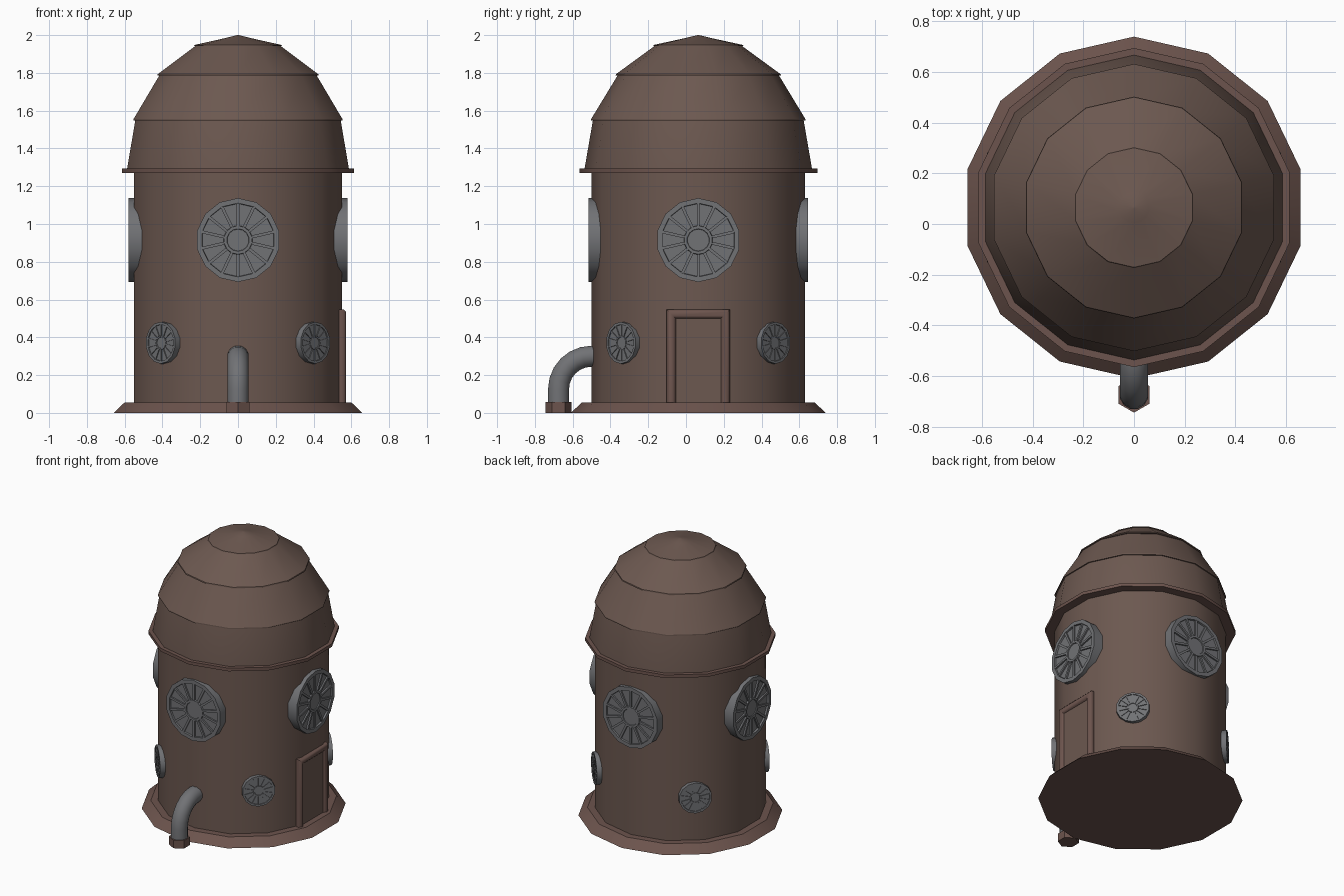
import bpy, bmesh, math
from mathutils import Matrix, Vector

if "Cube" in bpy.data.objects:
    bpy.data.objects.remove(bpy.data.objects["Cube"])

CY = 0.065      # centre of the tower in y
N = 14          # sides of the tower


def material(name, rgb):
    m = bpy.data.materials.new(name)
    m.diffuse_color = (*rgb, 1)
    m.use_nodes = True
    m.node_tree.nodes["Principled BSDF"].inputs["Base Color"].default_value = m.diffuse_color
    return m


BROWN = material("brown metal", (0.150, 0.098, 0.080))
TRIM = material("reddish brown trim", (0.150, 0.088, 0.074))
GREY = material("grey metal", (0.165, 0.168, 0.178))


def finish(name, bm, mat, matrix=None, angle=30):
    bmesh.ops.recalc_face_normals(bm, faces=bm.faces)
    me = bpy.data.meshes.new(name)
    bm.to_mesh(me)
    bm.free()
    ob = bpy.data.objects.new(name, me)
    bpy.context.collection.objects.link(ob)
    me.materials.append(mat)
    if matrix:
        ob.matrix_world = matrix
    bpy.ops.object.select_all(action='DESELECT')
    ob.select_set(True)
    bpy.context.view_layer.objects.active = ob
    bpy.ops.object.shade_smooth_by_angle(angle=math.radians(angle))
    return ob


def lathe(bm, profile, sides, start=math.pi / 2):
    """Revolve (radius, height) points around z and close both ends."""
    rings = []
    for r, z in profile:
        rings.append([bm.verts.new((r * math.cos(start + math.tau * i / sides),
                                    r * math.sin(start + math.tau * i / sides), z))
                      for i in range(sides)])
    for a, b in zip(rings, rings[1:]):
        for i in range(sides):
            j = (i + 1) % sides
            bm.faces.new((a[i], a[j], b[j], b[i]))
    bm.faces.new(rings[0])
    bm.faces.new(rings[-1])


def turned(name, profile, mat, sides=N, pos=(0, CY, 0)):
    bm = bmesh.new()
    lathe(bm, profile, sides)
    return finish(name, bm, mat, Matrix.Translation(pos))


# Tower body
turned("base_skirt", [(0.675, 0), (0.615, 0.056)], TRIM)
turned("wall", [(0.566, 0.03), (0.566, 1.28)], BROWN)
turned("roof_rim", [(0.63, 1.27), (0.63, 1.293)], TRIM)

# Dome of overlapping plates, each with a small lip
turned("dome", [(0.602, 1.28), (0.602, 1.293), (0.558, 1.548), (0.567, 1.548), (0.567, 1.556),
                (0.428, 1.785), (0.438, 1.785), (0.436, 1.793),
                (0.232, 1.942), (0.239, 1.942), (0.236, 1.948),
                (0.066, 1.985), (0.060, 1.987), (0.004, 2.0)], BROWN)


def facing(angle, z):
    """Local z points outwards from the wall, local y points up."""
    out = Vector((math.cos(angle), math.sin(angle), 0))
    side = Vector((-out.y, out.x, 0))
    m = Matrix((side, (0, 0, 1), out)).transposed().to_4x4()
    m.translation = (0, CY, z)
    return m


def vent(name, R, angle, z, face):
    """Round vent: raised rim, recessed plate, spokes and hub."""
    d = 0.055 * R
    bm = bmesh.new()
    lathe(bm, [(R, face - 0.15), (R, face), (R * 0.88, face), (R * 0.87, face - d),
               (R * 0.35, face - d), (R * 0.34, face), (R * 0.27, face),
               (R * 0.26, face - d / 2)], N)
    for i in range(N):
        box = bmesh.ops.create_cube(bm, size=1, matrix=Matrix.Rotation(
            math.tau * (i + 0.25 * N) / N, 4, 'Z')
            @ Matrix.Translation((R * 0.61, 0, face - d * 0.6))
            @ Matrix.Diagonal((R * 0.54, R * 0.07, d, 1)))
    finish(name, bm, GREY, facing(angle, z))


for i, where in enumerate(("right", "back", "left", "front")):
    vent("large_vent_" + where, 0.222, i * math.pi / 2, 0.915, 0.58)
for i, where in enumerate(("back_right", "back_left", "front_left", "front_right")):
    vent("small_vent_" + where, 0.111, math.pi / 4 + i * math.pi / 2, 0.371, 0.58)


def tube(name, points, radius, mat, sides):
    """Sweep a round section along a path lying in one vertical plane."""
    bm = bmesh.new()
    pts = [Vector(p) for p in points]
    normal = (pts[1] - pts[0]).cross(pts[-1] - pts[0]).normalized()
    rings = []
    for k, p in enumerate(pts):
        t0 = (pts[max(k, 1)] - pts[max(k, 1) - 1]).normalized()
        e = min(k + 1, len(pts) - 1)
        t1 = (pts[e] - pts[e - 1]).normalized()
        t = (t0 + t1).normalized()
        across = t.cross(normal) / max(t.dot(t1), 0.3)   # mitred corner
        rings.append([bm.verts.new(p + radius * (math.cos(a) * across + math.sin(a) * normal))
                      for a in (math.tau * (i + 0.5) / sides for i in range(sides))])
    for a, b in zip(rings, rings[1:]):
        for i in range(sides):
            j = (i + 1) % sides
            bm.faces.new((a[i], a[j], b[j], b[i]))
    bm.faces.new(rings[0])
    bm.faces.new(rings[-1])
    return finish(name, bm, mat, angle=46)


# Door on the right side
tube("door_frame", [(0.549, CY - 0.143, 0.04), (0.549, CY - 0.143, 0.524),
                    (0.549, CY + 0.143, 0.524), (0.549, CY + 0.143, 0.04)], 0.026, TRIM, 8)
bm = bmesh.new()
bmesh.ops.create_cube(bm, size=1, matrix=Matrix.Translation((0.545, CY, 0.28))
                      @ Matrix.Diagonal((0.024, 0.27, 0.49, 1)))
finish("door_panel", bm, BROWN)

# Drain pipe at the front, with a hexagonal foot
bend = [(0, -0.50 - 0.175 * math.sin(a), 0.125 + 0.175 * math.cos(a))
        for a in (math.pi / 2 * i / 6 for i in range(7))]
tube("drain_pipe", [(0, -0.42, 0.30)] + bend + [(0, -0.675, 0.03)], 0.057, GREY, 12)
turned("pipe_foot", [(0.070, 0), (0.070, 0.058)], TRIM, 6, (0, -0.675, 0))
